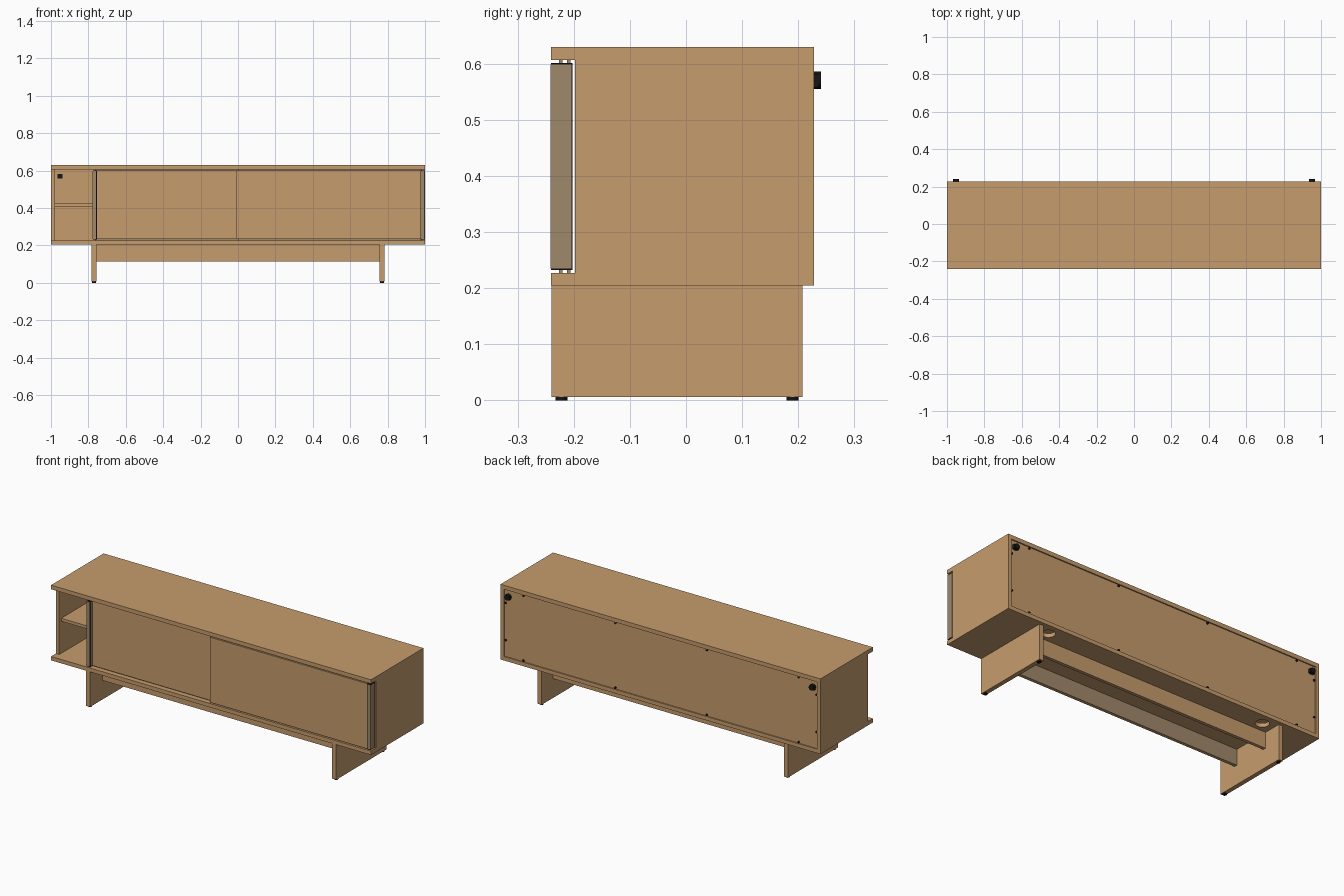
import bpy, bmesh, math
from mathutils import Matrix

if "Cube" in bpy.data.objects:
    bpy.data.objects.remove(bpy.data.objects["Cube"])


def material(name, rgb):
    m = bpy.data.materials.new(name)
    m.diffuse_color = (*rgb, 1)
    m.use_nodes = True
    m.node_tree.nodes["Principled BSDF"].inputs["Base Color"].default_value = m.diffuse_color
    return m


WOOD = material("oak wood", (0.565, 0.333, 0.153))
GREY = material("grey brown edging", (0.35, 0.25, 0.15))
BLACK = material("black plastic", (0.008, 0.008, 0.008))


def finish(bm, name, mat):
    me = bpy.data.meshes.new(name)
    bm.to_mesh(me)
    bm.free()
    me.materials.append(mat)
    ob = bpy.data.objects.new(name, me)
    bpy.context.collection.objects.link(ob)
    return ob


def box(name, x, y, z, mat=WOOD):
    """Box from (min, max) ranges on each axis."""
    bm = bmesh.new()
    bmesh.ops.create_cube(bm, size=1)
    for v in bm.verts:
        for i, r in enumerate((x, y, z)):
            v.co[i] = r[0] if v.co[i] < 0 else r[1]
    return finish(bm, name, mat)


def cylinder(name, centre, radius, depth, axis, mat=BLACK, sides=20):
    bm = bmesh.new()
    bmesh.ops.create_cone(bm, cap_ends=True, segments=sides, radius1=radius,
                          radius2=radius, depth=depth)
    if axis == "y":
        bm.transform(Matrix.Rotation(math.pi / 2, 4, "X"))
    bm.transform(Matrix.Translation(centre))
    return finish(bm, name, mat)


def mirrored(r, s):
    return tuple(sorted((r[0] * s, r[1] * s)))


# Cabinet carcass
box("top_board", (-1, 1), (-0.241, 0.228), (0.607, 0.63))
bottom = box("bottom_board", (-1, 1), (-0.241, 0.228), (0.205, 0.227))
box("back_panel", (-0.98, 0.98), (0.212, 0.221), (0.227, 0.607))
for s, side in ((-1, "left"), (1, "right")):
    box(side + "_side_panel", mirrored((0.979, 1), s), (-0.198, 0.228), (0.227, 0.607))
    box(side + "_divider", mirrored((0.32, 0.34), s), (-0.19, 0.212), (0.227, 0.607))
    box(side + "_shelf", mirrored((0.34, 0.979), s), (-0.18, 0.212), (0.408, 0.425))

    # Cable hole through the bottom board
    cutter = cylinder(side + "_hole_cutter", (s * 0.688, 0.163, 0.216), 0.036, 0.1, "z", WOOD, 32)
    cutter.hide_render = True
    cutter.hide_set(True)
    mod = bottom.modifiers.new("cable_hole", "BOOLEAN")
    mod.operation = "DIFFERENCE"
    mod.solver = "EXACT"
    mod.object = cutter

# Sliding doors, each on its own track: the left one runs behind the right one
box("right_door", (-0.008, 0.978), (-0.240, -0.2225), (0.233, 0.601))
box("left_door", (-0.755, 0.225), (-0.2205, -0.203), (0.233, 0.601))
for z in ((0.227, 0.233), (0.601, 0.607)):
    box("right_door_runner", (0.0, 0.985), (-0.226, -0.220), z, GREY)
    box("left_door_runner", (-0.765, 0.22), (-0.212, -0.206), z, GREY)

# Edge handles: dark frame with a grey brown insert
for name, a, b, s in (("right", 0.975, 0.997, 1), ("left", 0.755, 0.776, -1)):
    box(name + "_handle_frame", mirrored((a, b), s), (-0.2405, -0.2025), (0.2325, 0.6015), BLACK)
    box(name + "_handle_insert", mirrored((a + 0.004, b + 0.001), s), (-0.2412, -0.2045),
        (0.235, 0.599), GREY)
    # wooden face closes the far side of the frame
    box(name + "_handle_inner", mirrored((a - 0.001, a + 0.003), s), (-0.240, -0.2035),
        (0.2335, 0.6005), GREY)

# Base: two slab legs with small feet, joined by two rails
for s, side in ((-1, "left"), (1, "right")):
    box(side + "_leg", mirrored((0.757, 0.782), s), (-0.24, 0.208), (0.006, 0.205))
    for y in (-0.222, 0.19):
        cylinder(side + "_foot", (s * 0.7695, y, 0.003), 0.0105, 0.006, "z")
box("back_rail", (-0.757, 0.757), (0.088, 0.106), (0.115, 0.205))
front_rail = box("front_rail", (-0.757, 0.757), (-0.131, -0.113), (0.115, 0.205))
front_rail.data.materials.append(GREY)
for p in front_rail.data.polygons:
    if p.normal.y > 0.5:
        p.material_index = 1

# Wall brackets at the upper back corners
for s in (-1, 1):
    cylinder("wall_bracket_disc", (s * 0.951, 0.231, 0.571), 0.0155, 0.020, "y")
    box("wall_bracket_plate", mirrored((0.938, 0.966), s), (0.205, 0.236), (0.558, 0.582), BLACK)

# Back panel screws
for x in (-0.86, -0.286, 0.286, 0.86):
    for z in (0.234, 0.600):
        cylinder("back_screw", (x, 0.223, z), 0.006, 0.006, "y", BLACK, 12)
for x in (-0.972, 0.972):
    for z in (0.32, 0.53):
        cylinder("back_screw", (x, 0.223, z), 0.006, 0.006, "y", BLACK, 12)

# Smooth the round parts
for ob in bpy.context.scene.objects:
    if any(w in ob.name for w in ("foot", "disc", "screw")):
        ob.data.shade_smooth()
        bpy.context.view_layer.objects.active = ob
        bpy.ops.object.select_all(action="DESELECT")
        ob.select_set(True)
        bpy.ops.object.shade_smooth_by_angle()
